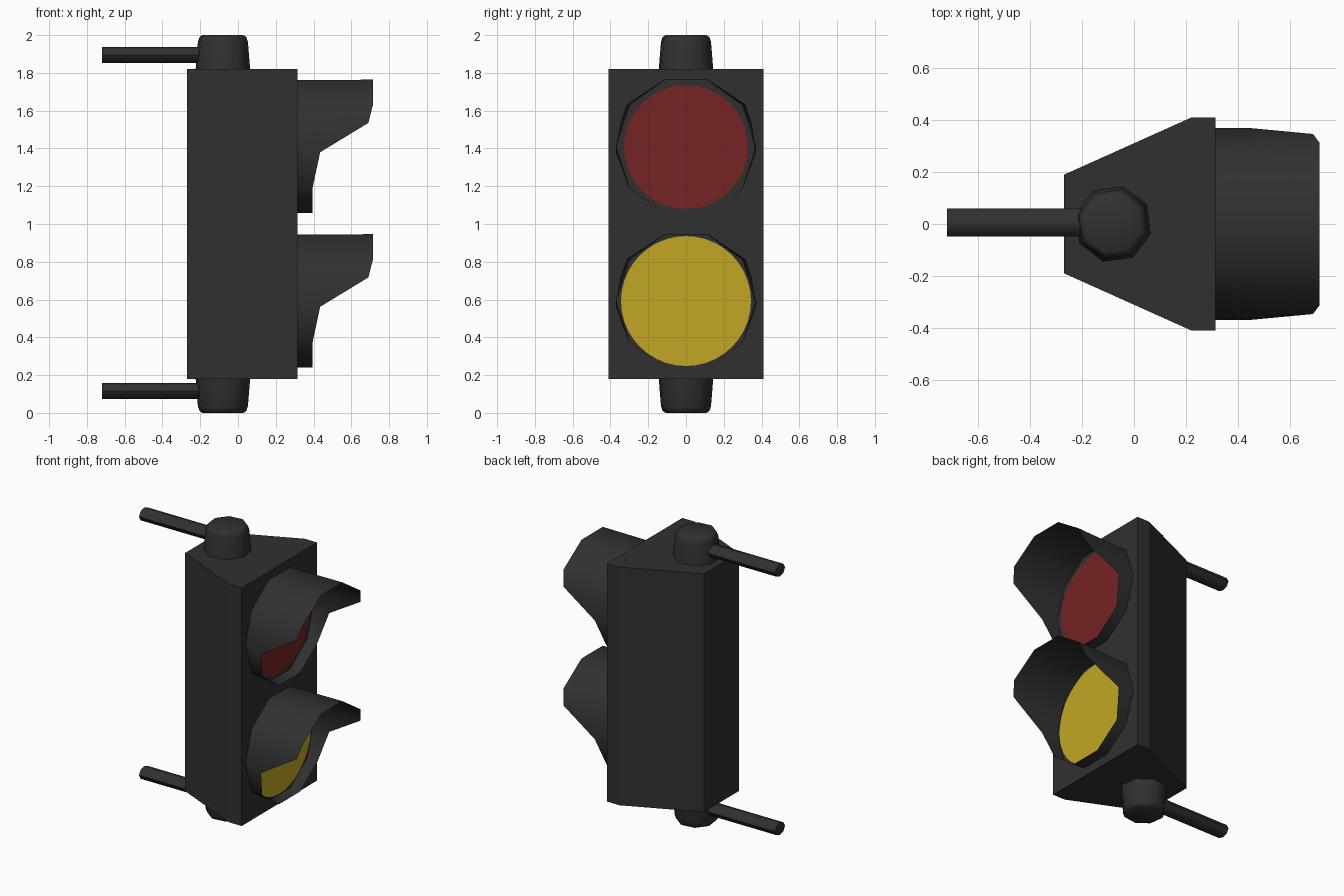
import bpy, math
from math import sin, cos, radians

if "Cube" in bpy.data.objects:
    bpy.data.objects.remove(bpy.data.objects["Cube"])


def material(name, rgb):
    m = bpy.data.materials.new(name)
    m.diffuse_color = (*rgb, 1)
    m.use_nodes = True
    m.node_tree.nodes["Principled BSDF"].inputs["Base Color"].default_value = m.diffuse_color
    return m


BLACK = material("dark housing", (0.03, 0.03, 0.03))
RED = material("red lens", (0.18, 0.017, 0.017))
YELLOW = material("yellow lens", (0.54, 0.39, 0.017))


def make(name, verts, faces, mat, smooth=None):
    me = bpy.data.meshes.new(name)
    me.from_pydata(verts, [], faces)
    me.materials.append(mat)
    ob = bpy.data.objects.new(name, me)
    bpy.context.collection.objects.link(ob)
    if smooth:
        bpy.ops.object.select_all(action='DESELECT')
        ob.select_set(True)
        bpy.context.view_layer.objects.active = ob
        bpy.ops.object.shade_smooth_by_angle(angle=radians(smooth))
    return ob


def loft(name, rings, mat, smooth=None):
    """Closed solid through equal-length rings, capped at both ends."""
    n = len(rings[0])
    faces = [(r * n + i, r * n + (i + 1) % n, (r + 1) * n + (i + 1) % n, (r + 1) * n + i)
             for r in range(len(rings) - 1) for i in range(n)]
    faces += [tuple(reversed(range(n))), tuple(range((len(rings) - 1) * n, len(rings) * n))]
    return make(name, [p for ring in rings for p in ring], faces, mat, smooth)


# Wedge-shaped housing
outline = [(-0.27, -0.19), (0.22, -0.41), (0.315, -0.41), (0.315, 0.41), (0.22, 0.41), (-0.27, 0.19)]
loft("housing", [[(x, y, z) for x, y in outline] for z in (0.18, 1.82)], BLACK)


# End caps, tapered octagons with a rounded rim
def cap(name, heights, radii):
    rings = [[(-0.08 + r * cos(radians(30 + 45 * k)), r * sin(radians(30 + 45 * k)), z)
              for k in range(8)] for z, r in zip(heights, radii)]
    loft(name, rings, BLACK, 50)


cap("top_cap", (1.81, 1.965, 1.99, 2.0), (0.15, 0.137, 0.128, 0.112))
cap("bottom_cap", (0, 0.01, 0.035, 0.19), (0.112, 0.128, 0.137, 0.15))

# Mounting rods
for name, z in (("top_rod", 1.895), ("bottom_rod", 0.115)):
    rings = [[(x, 0.005 + 0.054 * cos(radians(45 * k)), z + 0.042 * sin(radians(45 * k)))
              for k in range(8)] for x in (-0.72, -0.12)]
    loft(name, rings, BLACK, 50)

# Visor half outline from top to bottom: base (y, z) and front edge (x, y, z)
BASE = [(0.114, 0.352), (0.30, 0.217), (0.335, 0.11), (0.37, 0.0), (0.30, -0.217), (0.114, -0.352)]
FRONT = [(0.715, 0.116, 0.354), (0.715, 0.314, 0.222), (0.69, 0.347, 0.125),
         (0.435, 0.371, -0.03), (0.395, 0.302, -0.217), (0.395, 0.114, -0.352)]


def visor(name, zc):
    base = [(0.312, y, zc + z) for y, z in BASE]
    front = [(x, y, zc + z) for x, y, z in FRONT]
    base += [(x, -y, z) for x, y, z in reversed(base)]
    front += [(x, -y, z) for x, y, z in reversed(front)]
    n = len(base)
    faces = [(i, i + n, (i + 1) % n + n, (i + 1) % n) for i in range(n)]
    make(name, base + front, faces, BLACK, 40)


# Lens disc, a thin plate on the housing front
def lens(name, zc, r, mat):
    rings = [[(x, r * cos(math.tau * k / 40), zc + r * sin(math.tau * k / 40))
              for k in range(40)] for x in (0.313, 0.318)]
    loft(name, rings, mat)


visor("upper_visor", 1.41)
visor("lower_visor", 0.592)
lens("upper_lens", 1.408, 0.328, RED)
lens("lower_lens", 0.592, 0.344, YELLOW)
